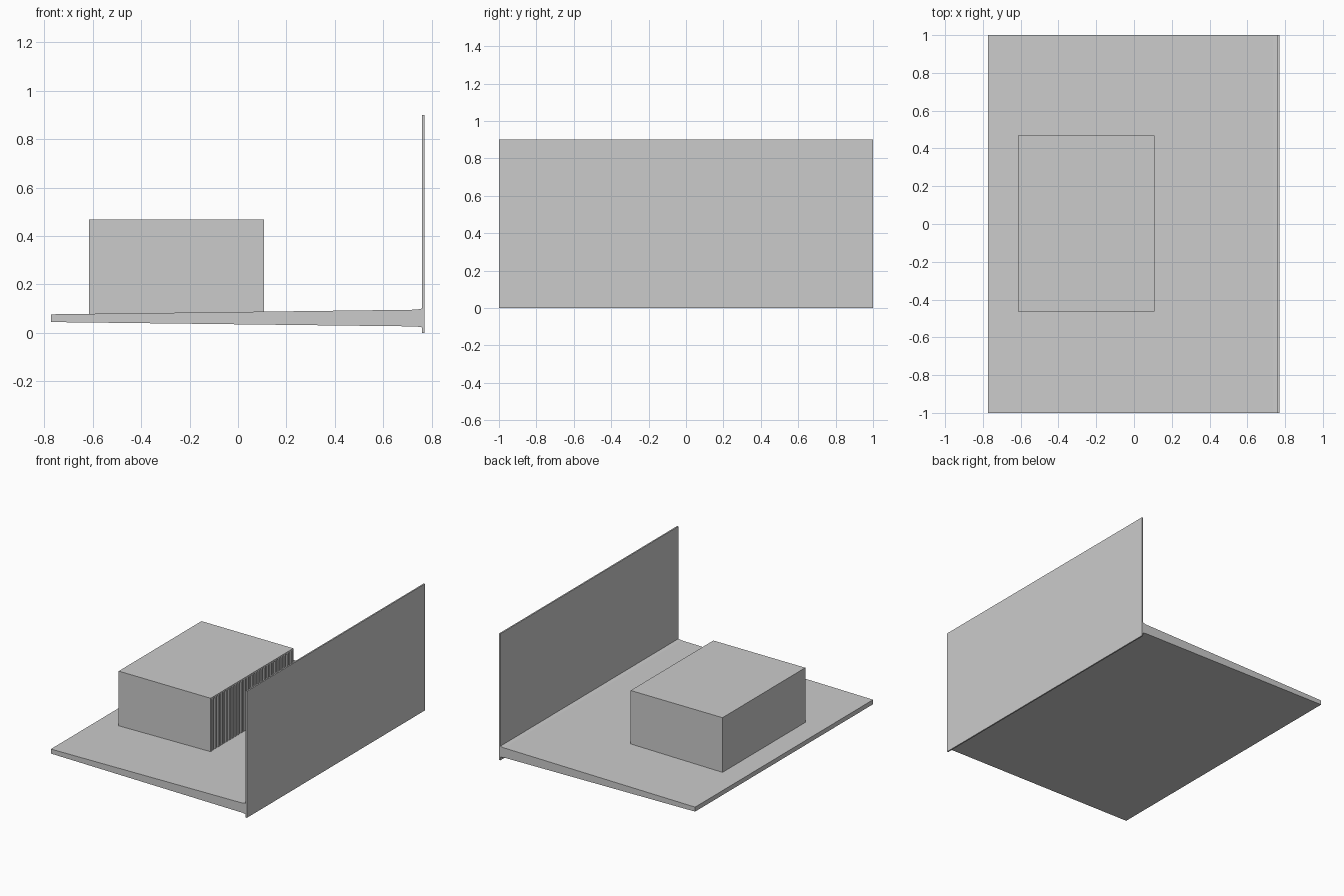
import bpy, bmesh

if "Cube" in bpy.data.objects:
    bpy.data.objects.remove(bpy.data.objects["Cube"])


def finish(name, bm):
    bmesh.ops.recalc_face_normals(bm, faces=bm.faces)
    mesh = bpy.data.meshes.new(name)
    bm.to_mesh(mesh)
    bm.free()
    obj = bpy.data.objects.new(name, mesh)
    bpy.context.collection.objects.link(obj)
    return obj


def add_box(bm, x0, x1, y0, y1, z0, z1):
    verts = bmesh.ops.create_cube(bm, size=1)["verts"]
    for v in verts:
        v.co.x = (x0 + x1) / 2 + v.co.x * (x1 - x0)
        v.co.y = (y0 + y1) / 2 + v.co.y * (y1 - y0)
        v.co.z = (z0 + z1) / 2 + v.co.z * (z1 - z0)


def box(name, *bounds):
    bm = bmesh.new()
    add_box(bm, *bounds)
    return finish(name, bm)


# Tapered board, flaring slightly where it meets the upright panel
profile = [(-0.772, 0.045), (0.735, 0.027), (0.76, 0.023),
           (0.76, 0.101), (0.735, 0.096), (-0.772, 0.077)]
bm = bmesh.new()
face = bm.faces.new([bm.verts.new((x, -1, z)) for x, z in profile])
ext = bmesh.ops.extrude_face_region(bm, geom=[face])["geom"]
bmesh.ops.translate(bm, vec=(0, 2, 0),
                    verts=[v for v in ext if isinstance(v, bmesh.types.BMVert)])
finish("tapered_board", bm)

# Thin upright panel at the right end
box("upright_panel", 0.76, 0.77, -1, 1, 0, 0.9)

# Housing: solid core and thin cover panels around the finned face
X0, X1, Y0, Y1, Z0, Z1 = -0.615, 0.108, -0.462, 0.468, 0.07, 0.468
T = 0.012
box("housing_core", X0 + T, X1 - 0.025, Y0 + T, Y1 - T, Z0, Z1 - T)
box("housing_top", X0, X1, Y0, Y1, Z1 - T, Z1)
box("housing_left", X0, X0 + T, Y0, Y1, Z0, Z1 - T)
box("housing_front", X0 + T, X1, Y0, Y0 + T, Z0, Z1 - T)
box("housing_back", X0 + T, X1, Y1 - T, Y1, Z0, Z1 - T)

# Row of vertical fins on the right face
bm = bmesh.new()
count = 28
pitch = (Y1 - Y0 - 2 * T) / count
for i in range(count):
    y = Y0 + T + (i + 0.5) * pitch
    add_box(bm, X1 - 0.027, X1 - 0.002, y - pitch * 0.3, y + pitch * 0.3, Z0, Z1 - T)
finish("side_fins", bm)
